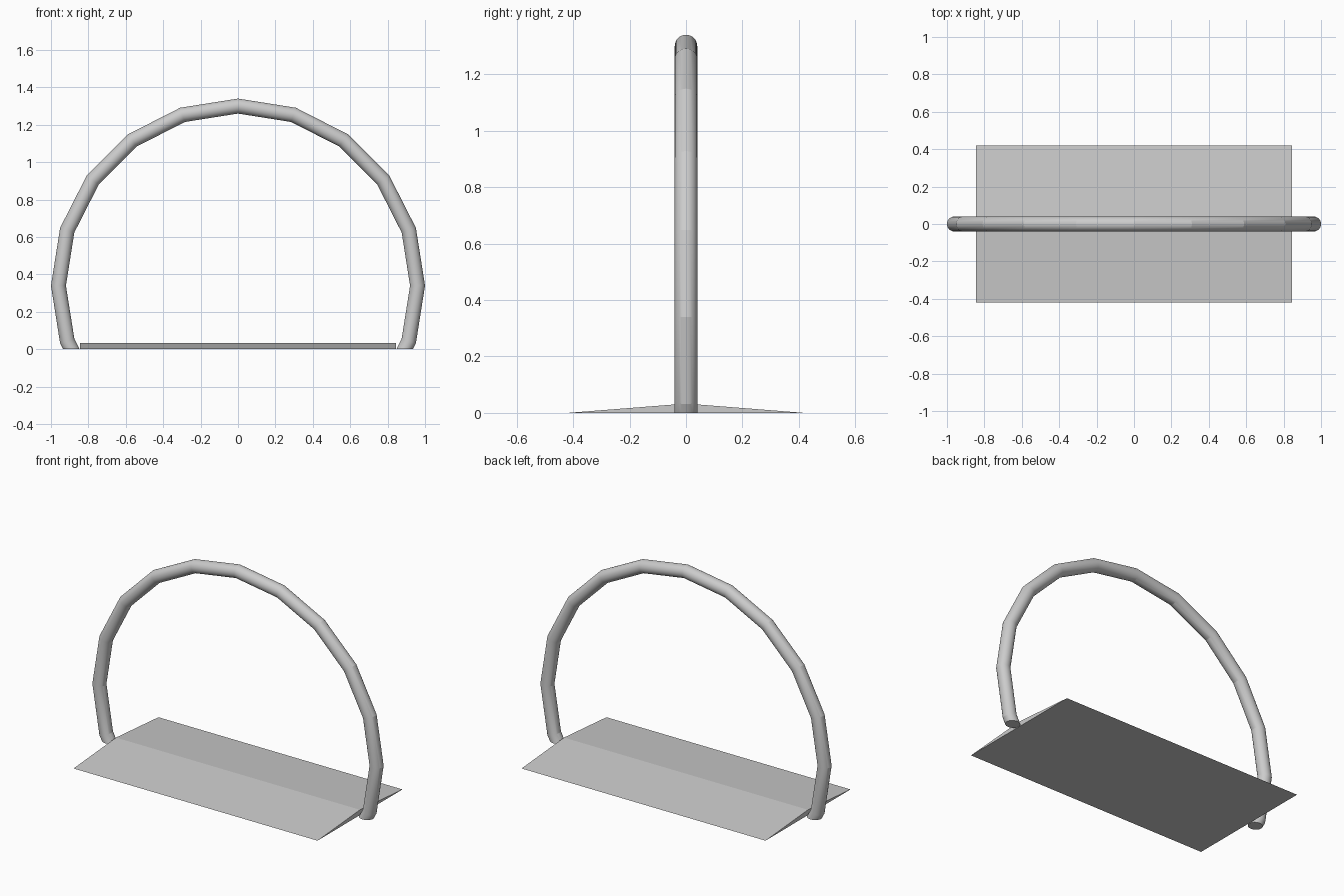
import bpy, bmesh
from math import radians

if "Cube" in bpy.data.objects:
    bpy.data.objects.remove(bpy.data.objects["Cube"])


def finish(obj, angle):
    bpy.ops.object.select_all(action='DESELECT')
    obj.select_set(True)
    bpy.context.view_layer.objects.active = obj
    bpy.ops.object.shade_smooth_by_angle(angle=radians(angle))


# Arch: 20-segment ring stood upright, cut flat and capped at the ground
bpy.ops.mesh.primitive_torus_add(major_segments=20, minor_segments=32,
                                 major_radius=0.96, minor_radius=0.04,
                                 location=(0, 0, 0.34),
                                 rotation=(radians(90), 0, 0))
arch = bpy.context.object
arch.name = "arch_tube"
bpy.ops.object.transform_apply(location=True, rotation=True, scale=True)
bm = bmesh.new()
bm.from_mesh(arch.data)
bmesh.ops.bisect_plane(bm, geom=bm.verts[:] + bm.edges[:] + bm.faces[:],
                       plane_co=(0, 0, 0), plane_no=(0, 0, 1), clear_inner=True)
bmesh.ops.holes_fill(bm, edges=[e for e in bm.edges if e.is_boundary])
bmesh.ops.recalc_face_normals(bm, faces=bm.faces[:])
bm.to_mesh(arch.data)
bm.free()
finish(arch, 15)

# Base: low ridged plate, a triangular profile extruded along x
bm = bmesh.new()
profile = [bm.verts.new((-0.845, y, z))
           for y, z in ((-0.42, 0), (0, 0.033), (0.42, 0))]
face = bm.faces.new(profile)
ext = bmesh.ops.extrude_face_region(bm, geom=[face], use_keep_orig=True)
bmesh.ops.translate(bm, vec=(1.69, 0, 0),
                    verts=[g for g in ext["geom"] if isinstance(g, bmesh.types.BMVert)])
bmesh.ops.recalc_face_normals(bm, faces=bm.faces[:])
mesh = bpy.data.meshes.new("base_plate")
bm.to_mesh(mesh)
bm.free()
base = bpy.data.objects.new("base_plate", mesh)
bpy.context.collection.objects.link(base)
# Keep the plate's planes flat
finish(base, 2)
